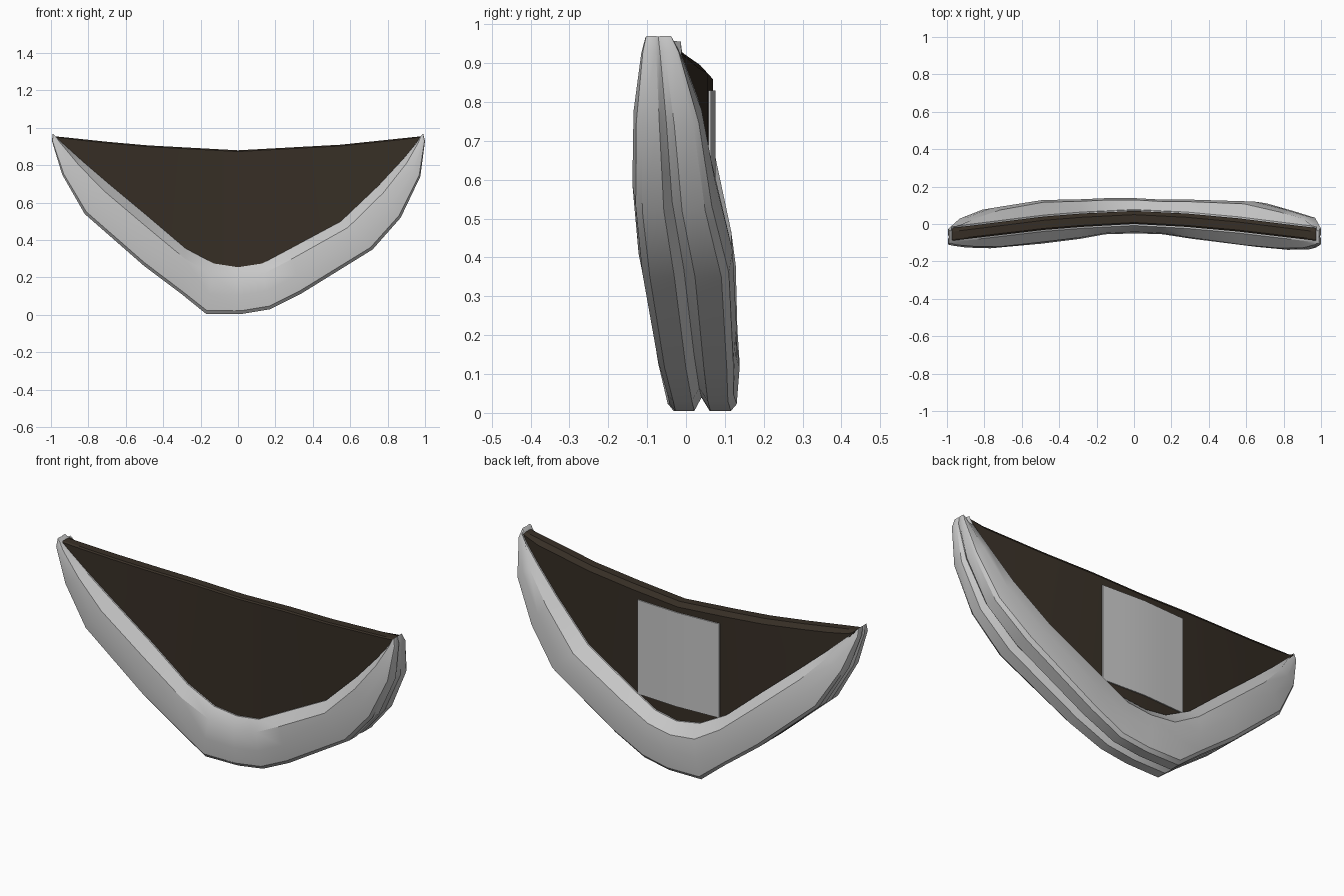
import bpy, math

if "Cube" in bpy.data.objects:
    bpy.data.objects.remove(bpy.data.objects["Cube"])


def material(name, rgb):
    m = bpy.data.materials.new(name)
    m.diffuse_color = (*rgb, 1)
    m.use_nodes = True
    m.node_tree.nodes["Principled BSDF"].inputs["Base Color"].default_value = m.diffuse_color
    return m


GREY = material("light grey", (0.58, 0.58, 0.58))
DARK = material("dark brown", (0.038, 0.028, 0.019))


def loft(name, rings, mat, angle):
    """Join equal-length closed rings into a capped solid."""
    n = len(rings[0])
    verts = [p for r in rings for p in r]
    faces = [(i * n + j, i * n + (j + 1) % n, (i + 1) * n + (j + 1) % n, (i + 1) * n + j)
             for i in range(len(rings) - 1) for j in range(n)]
    faces += [tuple(range(n))[::-1], tuple(range((len(rings) - 1) * n, len(rings) * n))]
    me = bpy.data.meshes.new(name)
    me.from_pydata(verts, [], faces)
    me.materials.append(mat)
    ob = bpy.data.objects.new(name, me)
    bpy.context.collection.objects.link(ob)
    bpy.context.view_layer.objects.active = ob
    ob.select_set(True)
    bpy.ops.object.mode_set(mode='EDIT')
    bpy.ops.mesh.select_all(action='SELECT')
    bpy.ops.mesh.normals_make_consistent(inside=False)
    bpy.ops.object.mode_set(mode='OBJECT')
    bpy.ops.object.shade_smooth_by_angle(angle=math.radians(angle))
    ob.select_set(False)
    return ob


def interp(table, x):
    """Piecewise linear lookup in (x, value) pairs."""
    if x <= table[0][0]:
        return table[0][1]
    for (a, va), (b, vb) in zip(table, table[1:]):
        if x <= b:
            return va + (vb - va) * (x - a) / (b - a)
    return table[-1][1]


# panel curves: front and back depth, and top edge height, by distance from centre
FRONT = [(0, 0.0), (0.4, -0.022), (0.98, -0.09)]
BACK = [(0, 0.07), (0.4, 0.05), (0.98, -0.022)]
TOP = [(0, 0.88), (0.55, 0.91), (0.98, 0.955)]

# rim stations: inner x, inner z, outer x, outer z, front y, back y
RIM = [
    (-0.975, 0.955, -0.99, 0.97, -0.105, -0.035),
    (-0.94, 0.92, -0.995, 0.93, -0.115, -0.02),
    (-0.83, 0.82, -0.94, 0.75, -0.126, 0.035),
    (-0.69, 0.70, -0.82, 0.54, -0.13, 0.085),
    (-0.48, 0.525, -0.50, 0.26, -0.105, 0.128),
    (-0.28, 0.355, -0.30, 0.11, -0.08, 0.132),
    (-0.13, 0.275, -0.17, 0.005, -0.055, 0.138),
    (0.0, 0.255, 0.02, 0.005, -0.05, 0.138),
    (0.13, 0.275, 0.17, 0.03, -0.055, 0.13),
    (0.28, 0.355, 0.34, 0.115, -0.08, 0.13),
    (0.55, 0.50, 0.72, 0.35, -0.122, 0.12),
    (0.75, 0.69, 0.87, 0.52, -0.138, 0.075),
    (0.88, 0.83, 0.975, 0.74, -0.135, 0.04),
    (0.955, 0.92, 1.0, 0.93, -0.115, -0.015),
    (0.975, 0.955, 0.99, 0.97, -0.105, -0.035),
]

# rim cross-section: (outward fraction, depth fraction), None = panel face
SECTION = [(0.0, 'f'), (0.22, 0.04), (0.6, 0.0), (0.93, 0.04), (1.0, 0.12), (1.0, 0.38),
           (0.86, 0.48), (1.0, 0.60), (1.0, 0.88), (0.93, 0.96), (0.55, 1.0),
           (0.22, 0.95), (0.0, 'b')]

rings = []
for ix, iz, ox, oz, yf, yb in RIM:
    ring = []
    for u, v in SECTION:
        if v == 'f':
            y = interp(FRONT, abs(ix)) - 0.008
        elif v == 'b':
            y = interp(BACK, abs(ix)) + 0.008
        else:
            y = yf + (yb - yf) * v
        ring.append((ix + (ox - ix) * u, y, iz + (oz - iz) * u))
    rings.append(ring)
loft("padded_rim", rings, GREY, 30)

# dark curved panel filling the inside of the rim
rings = []
for ix, iz, ox, oz, yf, yb in RIM[1:-1]:
    a = abs(ix)
    f, b, t = interp(FRONT, a), interp(BACK, a), interp(TOP, a)
    lo = iz - 0.01
    c = min(0.022, (t - lo) * 0.4)
    rings.append([(ix, f, lo), (ix, f, t - c * 0.3), (ix, f + 0.008, t),
                  (ix, b - 0.02, t), (ix, b, t - c), (ix, b, lo)])
# pull both ends out to the tips
for s, end in ((-1, 0), (1, len(rings))):
    f, b = interp(FRONT, 0.972), interp(BACK, 0.972)
    rings.insert(end, [(s * 0.972, f, 0.945), (s * 0.972, f, 0.95), (s * 0.972, f + 0.008, 0.954),
                       (s * 0.972, b - 0.02, 0.954), (s * 0.972, b, 0.95), (s * 0.972, b, 0.945)])
loft("curved_panel", rings, DARK, 25)

# thin grey plate on the back of the panel
rings = []
for x in (-0.24, -0.13, 0, 0.13, 0.24):
    y = interp(BACK, abs(x))
    rings.append([(x, y - 0.002, 0.33), (x, y + 0.006, 0.33), (x, y + 0.006, 0.83), (x, y - 0.002, 0.83)])
loft("back_plate", rings, GREY, 30)
